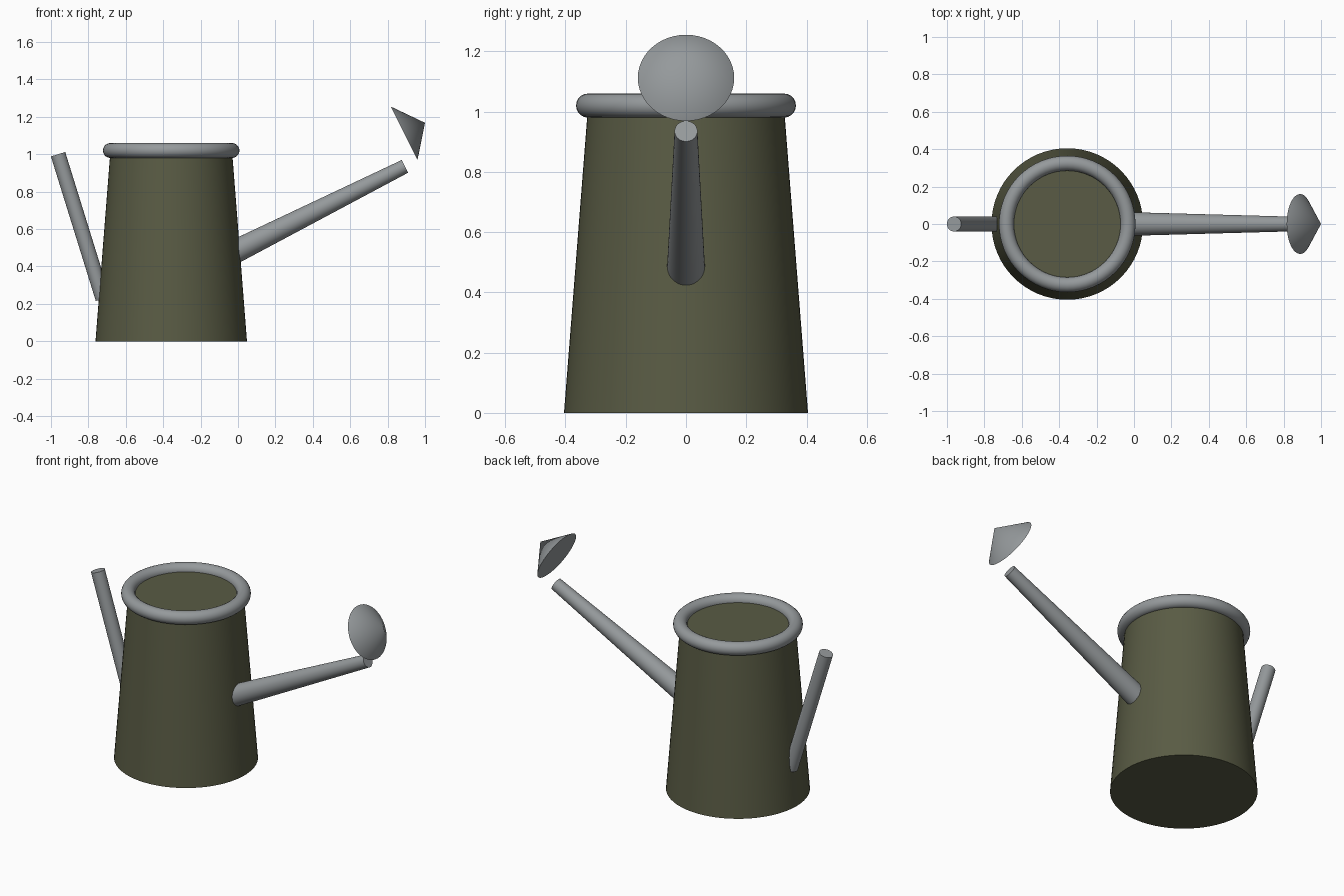
import bpy
import math
from mathutils import Vector

if "Cube" in bpy.data.objects:
    bpy.data.objects.remove(bpy.data.objects["Cube"])


def material(name, rgb):
    m = bpy.data.materials.new(name)
    m.diffuse_color = (*rgb, 1.0)
    m.use_nodes = True
    m.node_tree.nodes["Principled BSDF"].inputs["Base Color"].default_value = m.diffuse_color
    return m


olive = material("olive_green", (0.100, 0.105, 0.058))
grey = material("metal_grey", (0.300, 0.320, 0.330))


def finish(name, mat):
    ob = bpy.context.object
    ob.name = name
    ob.data.materials.append(mat)
    bpy.ops.object.shade_smooth_by_angle(angle=math.radians(35))
    return ob


def frustum(name, start, end, r1, r2, mat, sides=48):
    """Tapered round bar between two points."""
    a, b = Vector(start), Vector(end)
    axis = b - a
    bpy.ops.mesh.primitive_cone_add(
        vertices=sides, radius1=r1, radius2=r2, depth=axis.length,
        location=(a + b) / 2,
        rotation=axis.to_track_quat('Z', 'Y').to_euler())
    return finish(name, mat)


CX = -0.357  # body axis

# Tapered can body with closed top
frustum("body", (CX, 0, 0), (CX, 0, 1.02), 0.405, 0.325, olive, 64)

# Rolled rim
bpy.ops.mesh.primitive_torus_add(
    location=(CX, 0, 1.02), major_radius=0.325, minor_radius=0.04,
    major_segments=64, minor_segments=20)
finish("rim", grey)

# Spout, starting just inside the body wall
frustum("spout", (-0.05, 0, 0.462), (0.892, 0, 0.935), 0.064, 0.038, grey)

# Sprinkler cone in front of the spout
frustum("sprinkler_head", (0.888, 0, 1.112), (1.0, 0, 1.168), 0.16, 0.0, grey)

# Straight handle leaning outwards
frustum("handle", (-0.722, 0, 0.227), (-0.962, 0, 1.0), 0.04, 0.04, grey)
